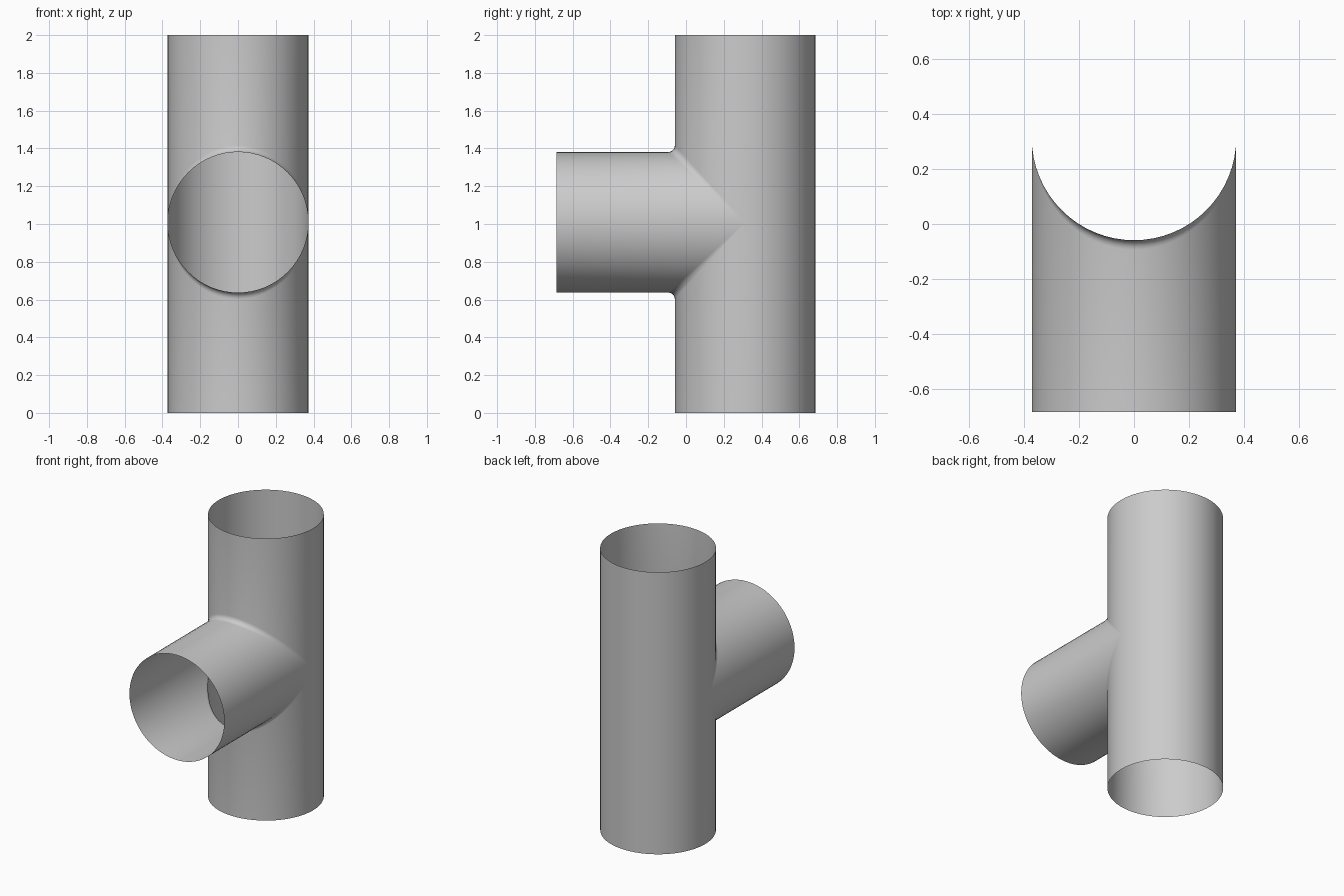
import bpy
import bmesh
from math import sin, cos, pi

if "Cube" in bpy.data.objects:
    bpy.data.objects.remove(bpy.data.objects["Cube"], do_unlink=True)

RADIUS = 0.372      # both pipes share one radius
AXIS_Y = 0.313      # axis of the upright pipe
AXIS_Z = 1.009      # axis of the branch
HEIGHT = 2.0
MOUTH_Y = -0.685    # open end of the branch
FILLET = 0.035
HALF = 32           # columns per half turn
ARC = 5             # steps across the fillet

grey = bpy.data.materials.new("pipe grey")
grey.use_nodes = True
colour = (0.6, 0.6, 0.6, 1.0)
grey.diffuse_color = colour
grey.node_tree.nodes["Principled BSDF"].inputs["Base Color"].default_value = colour

bm = bmesh.new()


def strip(columns):
    """Join neighbouring columns of points with faces."""
    rows = [[bm.verts.new(p) for p in col] for col in columns]
    for a, b in zip(rows, rows[1:]):
        for i in range(len(a) - 1):
            bm.faces.new((a[i], b[i], b[i + 1], a[i + 1]))


def front_column(angle, side):
    """Run from the branch mouth, round the fillet, to one end of the upright."""
    x, depth = RADIUS * sin(angle), RADIUS * cos(angle)
    r = FILLET * cos(angle)
    y, z = AXIS_Y - depth, AXIS_Z + side * depth
    points = [(x, MOUTH_Y, z)]
    for i in range(ARC + 1):
        t = pi / 2 * i / ARC
        points.append((x, y - r + r * sin(t), z + side * r * (1 - cos(t))))
    points.append((x, y, HEIGHT if side > 0 else 0))
    return points


# Front half of the upright, with the branch growing out of its open side
angles = [-pi / 2 + pi * i / HALF for i in range(HALF + 1)]
strip([front_column(a, 1) for a in angles])
strip([front_column(a, -1) for a in reversed(angles)])

# Back half of the upright, split at the branch axis
strip([[(RADIUS * sin(a), AXIS_Y + RADIUS * cos(a), z) for z in (AXIS_Z, HEIGHT)]
       for a in reversed(angles)])
strip([[(RADIUS * sin(a), AXIS_Y + RADIUS * cos(a), z) for z in (AXIS_Z, 0)]
       for a in angles])

# Weld the seams and drop collapsed fillet faces
bmesh.ops.remove_doubles(bm, verts=bm.verts, dist=0.0001)
bmesh.ops.dissolve_degenerate(bm, edges=bm.edges, dist=0.0001)
bmesh.ops.recalc_face_normals(bm, faces=bm.faces)

mesh = bpy.data.meshes.new("pipe_tee")
bm.to_mesh(mesh)
bm.free()
mesh.materials.append(grey)
pipe = bpy.data.objects.new("pipe_tee", mesh)
bpy.context.collection.objects.link(pipe)
bpy.context.view_layer.objects.active = pipe
pipe.select_set(True)
bpy.ops.object.shade_smooth()
